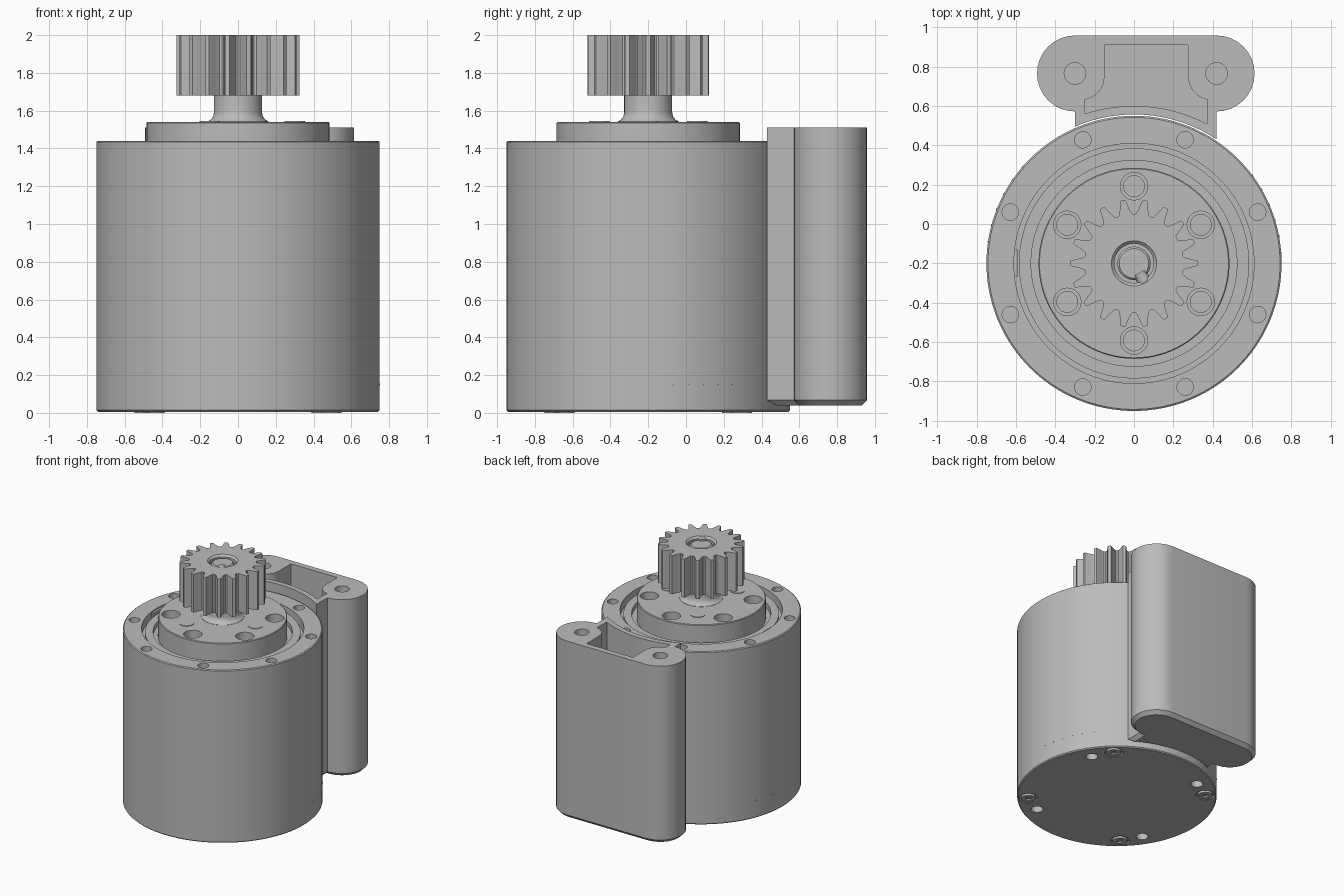
import bpy, bmesh
from math import sin, cos, pi, radians, hypot, atan2, degrees
from mathutils import Matrix, Vector

if "Cube" in bpy.data.objects:
    bpy.data.objects.remove(bpy.data.objects["Cube"])

CY = -0.2  # motor axis

metal = bpy.data.materials.new("plain grey metal")
metal.use_nodes = True
GREY = (0.5, 0.5, 0.5, 1)
metal.diffuse_color = GREY
metal.node_tree.nodes["Principled BSDF"].inputs["Base Color"].default_value = GREY


def finish(bm, name):
    bmesh.ops.recalc_face_normals(bm, faces=bm.faces)
    me = bpy.data.meshes.new(name)
    bm.to_mesh(me)
    bm.free()
    me.materials.append(metal)
    ob = bpy.data.objects.new(name, me)
    bpy.context.collection.objects.link(ob)
    return ob


def smooth(ob):
    bpy.ops.object.select_all(action='DESELECT')
    ob.select_set(True)
    bpy.context.view_layer.objects.active = ob
    bpy.ops.object.shade_smooth_by_angle(angle=radians(30))


def lathe(name, profile, steps=96, x=0, y=CY):
    """Spin an (r, z) profile about a vertical axis."""
    bm = bmesh.new()
    vs = [bm.verts.new((r, 0, z)) for r, z in profile]
    es = [bm.edges.new(p) for p in zip(vs, vs[1:])]
    bmesh.ops.spin(bm, geom=vs + es, cent=(0, 0, 0), axis=(0, 0, 1),
                   angle=2 * pi, steps=steps)
    bmesh.ops.remove_doubles(bm, verts=bm.verts, dist=1e-5)
    bmesh.ops.translate(bm, verts=bm.verts, vec=(x, y, 0))
    return finish(bm, name)


def prism(name, pts, z0, z1, chamfer=0):
    """Extrude an outline upward, optionally chamfering the bottom edge."""
    bm = bmesh.new()
    base = bm.faces.new([bm.verts.new((x, y, z0)) for x, y in pts])
    top = bmesh.ops.extrude_face_region(bm, geom=[base], use_keep_orig=True)
    bmesh.ops.translate(bm, vec=(0, 0, z1 - z0),
                        verts=[v for v in top["geom"] if isinstance(v, bmesh.types.BMVert)])
    bmesh.ops.recalc_face_normals(bm, faces=bm.faces)
    if chamfer:
        bmesh.ops.bevel(bm, geom=list(base.edges), offset=chamfer, segments=1,
                        affect='EDGES', profile=0.5)
    return finish(bm, name)


def rods(name, spots, r, z0, z1, segments=24):
    """Several upright cylinders in one mesh."""
    bm = bmesh.new()
    for x, y in spots:
        bmesh.ops.create_cone(bm, cap_ends=True, segments=segments, radius1=r, radius2=r,
                              depth=z1 - z0, matrix=Matrix.Translation((x, y, (z0 + z1) / 2)))
    return finish(bm, name)


def cut(ob, cutter):
    mod = ob.modifiers.new("cut", 'BOOLEAN')
    mod.operation, mod.solver, mod.object = 'DIFFERENCE', 'EXACT', cutter
    bpy.context.view_layer.objects.active = ob
    bpy.ops.object.modifier_apply(modifier=mod.name)
    bpy.data.objects.remove(cutter)


def ring(n, r, start=0):
    return [(r * cos(radians(start + 360 * k / n)), CY + r * sin(radians(start + 360 * k / n)))
            for k in range(n)]


def arc(cx, cy, r, a0, a1, n=16):
    return [(cx + r * cos(radians(a0 + (a1 - a0) * i / n)),
             cy + r * sin(radians(a0 + (a1 - a0) * i / n))) for i in range(n + 1)]


# Motor body with a stepped recess in its top
body = lathe("motor_body", [
    (0, 0.006), (0.742, 0.006), (0.75, 0.014), (0.75, 1.434), (0.742, 1.44),
    (0.61, 1.44), (0.61, 1.37), (0.585, 1.37), (0.585, 1.41), (0.523, 1.41),
    (0.523, 1.37), (0, 1.37)], 128)
cut(body, rods("rim_hole_cutter", ring(8, 0.68, 22.5), 0.042, 1.3, 1.6))
cut(body, rods("base_hole_cutter", ring(4, 0.63, 32.5), 0.045, -0.1, 0.12))
cut(body, rods("screw_seat_cutter", ring(4, 0.665, 48), 0.072, -0.1, 0.02))
smooth(body)

# Locating tab inside the rim
smooth(prism("rim_tab", [(-0.62, CY - 0.07), (-0.592, CY - 0.07),
                         (-0.592, CY + 0.07), (-0.62, CY + 0.07)], 1.36, 1.43))

# Base screws with recessed drives
screws = rods("base_screws", ring(4, 0.665, 48), 0.055, 0, 0.03)
cut(screws, rods("drive_cutter", ring(4, 0.665, 48), 0.025, -0.1, 0.012, 6))
smooth(screws)

# Two rows of tiny pin marks low on the back of the body
bm = bmesh.new()
for start in (4, 139):
    for k in range(6):
        a = radians(start + 6.5 * k)
        d = Vector((cos(a), sin(a), 0))
        place = Matrix.Translation(d * 0.75 + Vector((0, CY, 0.15)))
        bmesh.ops.create_cone(bm, cap_ends=True, segments=8, radius1=0.006, radius2=0.006,
                              depth=0.004, matrix=place @ d.to_track_quat('Z', 'Y').to_matrix().to_4x4())
finish(bm, "pin_marks")

# Output flange with six screw holes and three dowel pins
flange = lathe("output_flange", [(0, 1.3), (0.485, 1.3), (0.485, 1.535), (0.48, 1.54), (0, 1.54)])
cut(flange, rods("flange_hole_cutter", ring(6, 0.392, 30), 0.07, 1.46, 1.7))
cut(flange, rods("flange_bore_cutter", ring(6, 0.392, 30), 0.053, 1.38, 1.465))
smooth(flange)
smooth(rods("dowel_pins", ring(3, 0.3), 0.055, 1.5, 1.544))

# Shaft with a flared foot
smooth(lathe("output_shaft", [
    (0, 1.53), (0.165, 1.53), (0.162, 1.542), (0.145, 1.552), (0.132, 1.568), (0.127, 1.59),
    (0.127, 1.69), (0.085, 1.69), (0.085, 1.975), (0.075, 1.985), (0, 1.985)], 48))

# Toothed pinion with a bored centre
TEETH = 18
tooth = [(-0.5, 0.25), (-0.37, 0.254), (-0.29, 0.268), (-0.21, 0.29), (-0.15, 0.312), (-0.1, 0.325),
         (0.1, 0.325), (0.15, 0.312), (0.21, 0.29), (0.29, 0.268), (0.37, 0.254)]
outline = [(r * cos(2 * pi * (k + f) / TEETH), CY + r * sin(2 * pi * (k + f) / TEETH))
           for k in range(TEETH) for f, r in tooth]
pinion = prism("pinion", outline, 1.68, 2.0)
cut(pinion, lathe("bore_cutter", [(0, 1.6), (0.1, 1.6), (0.1, 1.985), (0.13, 2.015), (0, 2.015)], 48))
smooth(pinion)

# Small key locking the pinion to the shaft
bm = bmesh.new()
bmesh.ops.create_cone(bm, cap_ends=True, segments=16, radius1=0.035, radius2=0.035, depth=0.09)
turn = Matrix.Rotation(radians(-60), 4, 'Z') @ Matrix.Rotation(pi / 2, 4, 'Y')
bm.transform(Matrix.Translation((0.05, CY - 0.087, 1.963)) @ turn)
smooth(finish(bm, "shaft_key"))

# Rear housing: rounded ends joined to a neck that hugs the motor
XL, XR, YH, RH = -0.3, 0.42, 0.765, 0.193
RN = 0.757


def azimuth(x, r):
    return degrees(atan2((r * r - x * x) ** 0.5, x))


shell = (arc(XL, YH, RH, 90, 270) + arc(0, CY, RN, azimuth(XL, RN), azimuth(XR, RN), 24)
         + arc(XR, YH, RH, -90, 90))
housing = prism("rear_housing", shell, 0.04, 1.51, 0.028)
pocket = ([(-0.15, 0.91)] + arc(-0.27, 0.75, 0.12, 0, -80, 8)
          + arc(0, CY, 0.8, azimuth(-0.25, 0.8), azimuth(0.37, 0.8), 20)
          + arc(0.395, 0.75, 0.12, 260, 180, 8) + [(0.275, 0.91)])
cut(housing, prism("pocket_cutter", pocket, 0.1, 1.7))
cut(housing, rods("housing_hole_cutter", [(XL, YH), (XR, YH)], 0.055, 1.1, 1.7))
smooth(housing)
